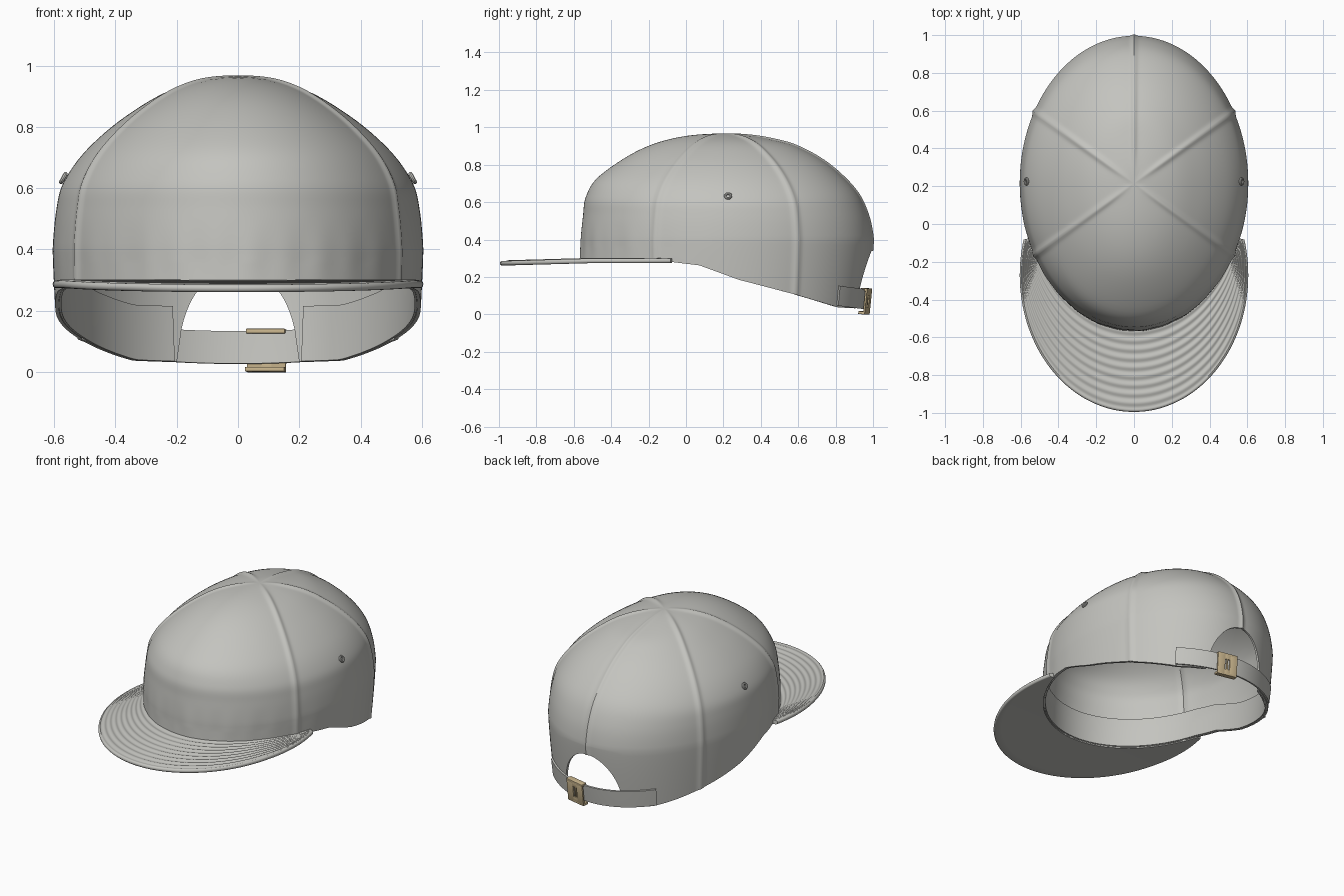
import bpy, bmesh
from math import sin, cos, pi, radians, sqrt, exp
from mathutils import Vector, Matrix

if "Cube" in bpy.data.objects:
    bpy.data.objects.remove(bpy.data.objects["Cube"])

CY, AX, AY = 0.215, 0.605, 0.785      # crown plan ellipse
SHOULDER = 0.4                        # height where the wall turns into the dome


def material(name, color, metallic=0.0):
    m = bpy.data.materials.new(name)
    m.use_nodes = True
    m.diffuse_color = (*color, 1)
    node = m.node_tree.nodes["Principled BSDF"]
    node.inputs["Base Color"].default_value = (*color, 1)
    node.inputs["Roughness"].default_value = 0.8
    return m


fabric = material("grey_fabric", (0.55, 0.55, 0.52))
brass = material("pale_brass", (0.57, 0.45, 0.26))


def finish(name, bm, mat, thickness=0, bevel=0):
    """Turn a bmesh into a shaded object, with optional thickness or bevel."""
    bmesh.ops.remove_doubles(bm, verts=bm.verts, dist=1e-5)
    bmesh.ops.recalc_face_normals(bm, faces=bm.faces)
    mesh = bpy.data.meshes.new(name)
    bm.to_mesh(mesh)
    bm.free()
    mesh.materials.append(mat)
    ob = bpy.data.objects.new(name, mesh)
    bpy.context.collection.objects.link(ob)
    if thickness:
        mod = ob.modifiers.new("thickness", "SOLIDIFY")
        mod.thickness, mod.offset = thickness, -1
    if bevel:
        mod = ob.modifiers.new("bevel", "BEVEL")
        mod.width, mod.segments = bevel, 2
    bpy.ops.object.select_all(action="DESELECT")
    ob.select_set(True)
    bpy.context.view_layer.objects.active = ob
    bpy.ops.object.convert(target="MESH")
    bpy.ops.object.shade_smooth_by_angle(angle=radians(40))
    return ob


def skin(rows, close_u=False, close_v=False):
    """Quad grid through rows of points."""
    bm = bmesh.new()
    grid = [[bm.verts.new(p) for p in row] for row in rows]
    nr, nc = len(grid), len(grid[0])
    for i in range(nr if close_v else nr - 1):
        for j in range(nc if close_u else nc - 1):
            a, b = grid[i], grid[(i + 1) % nr]
            k = (j + 1) % nc
            bm.faces.new((a[j], a[k], b[k], b[j]))
    return bm


# Dome profiles (fraction of plan radius, height) at front, side and back
FRONT = [(.99, .4), (.975, .53), (.955, .63), (.866, .738), (.6, .876), (.325, .947), (0, .967)]
SIDE = [(1, .4), (.98, .53), (.94, .62), (.815, .726), (.6, .837), (.33, .928), (0, .967)]
BACK = [(.995, .4), (.96, .535), (.88, .66), (.72, .785), (.55, .87), (.363, .925), (0, .967)]
RIM = [(-1, .28), (-.08, .28), (.07, .262), (.283, .185), (.59, .107), (.845, .037), (1.1, .025)]
SEAMS = [radians(a) for a in (61, 119, 180, 241, 299)]


def weights(t):
    c = cos(t)
    return max(c, 0) ** 2, sin(t) ** 2, max(-c, 0) ** 2


def dome(t, s):
    """Smooth profile point blended for direction t, s from 0 to 1."""
    w = weights(t)
    pts = [Vector((sum(k * p[0] for k, p in zip(w, tri)), sum(k * p[1] for k, p in zip(w, tri))))
           for tri in zip(FRONT, SIDE, BACK)]
    pts = [Vector((pts[0].x, .28))] + pts + [Vector((-pts[-2].x, pts[-2].y))]
    n = len(pts) - 3
    i = min(int(s * n), n - 1)
    u = s * n - i
    a, b, c, d = pts[i:i + 4]
    return b + ((c - a) * u + (2*a - 5*b + 4*c - d) * u**2 + (3*b - a - 3*c + d) * u**3) / 2


def wall(t, z):
    """Plan radius fraction of the side wall at height z."""
    f, s, b = weights(t)
    base = dome(t, 0).x
    if z > SHOULDER:
        return base - 0.13 * (z - SHOULDER)
    return base * (1 - 0.055 * ((SHOULDER - z) / 0.37) ** 1.3 * (b + 0.6 * s - 0.6 * f))


def at(t, r, z, off=0):
    return Vector(((AX * r + off) * sin(t), CY - (AY * r + off) * cos(t), z))


def rim(t, arch=False):
    y = CY - AY * cos(t)
    for (y0, z0), (y1, z1) in zip(RIM, RIM[1:]):
        if y <= y1:
            z = z0 + (z1 - z0) * (y - y0) / (y1 - y0)
            break
    x = AX * sin(t) / 0.21
    if arch and cos(t) < 0 and abs(x) < 1:
        z = max(z, 0.03 + 0.31 * sqrt(1 - x * x))
    return z


def relief(t, r, z):
    """Raised seam ribs plus faint puckers above the visor."""
    d = min(abs(t - a) for a in SEAMS) * 0.68 * r
    rib = 0.009 * exp(-(d / 0.015) ** 2) * min(1, r / 0.25)
    pucker = 0.003 * sin(t * 23) * sin(t * 9 + 1) * max(0, cos(t)) * max(0, 1 - abs(z - .36) / .14)
    return rib + pucker


# Crown with back opening
SEG, LOW, HIGH = 360, 12, 36
rows = []
angles = [2 * pi * j / SEG for j in range(SEG)]
for i in range(LOW):
    row = []
    for t in angles:
        z0 = rim(t, True)
        z = z0 + (SHOULDER - z0) * i / LOW
        r = wall(t, z)
        row.append(at(t, r, z, relief(t, r, z)))
    rows.append(row)
for i in range(HIGH + 1):
    s = i / HIGH
    row = []
    for t in angles:
        r, z = dome(t, s)
        h = relief(t, r, z)
        row.append(at(t, r, z + h * sin(s * pi / 2), h * cos(s * pi / 2)))
    rows.append(row)
finish("crown", skin(rows, close_u=True), fabric, thickness=0.012)

# Inner sweatband, open at the back
end = radians(158)
rows = []
for i in range(9):
    row = []
    for j in range(161):
        t = -end + 2 * end * j / 160
        z = rim(t) + 0.002 + 0.18 * i / 8
        row.append(at(t, wall(t, z), z, -0.013))
    rows.append(row)
finish("sweatband", skin(rows), fabric, thickness=0.007)

# Visor: stitched top, rounded edge, plain underside
inner_end, outer_end = radians(68), radians(105)
RIPPLES, STEPS = 9, 63
rows = []
for j in range(97):
    k = 2 * j / 96 - 1
    a, b = k * inner_end, k * outer_end
    p = at(a, 0.985, 0)
    q = Vector((0.605 * sin(b), -0.27 - 0.725 * cos(b), 0))
    width = (q - p).length
    out = (q - p).normalized()
    q -= out * 0.012

    def level(v):
        return 0.299 - 0.014 * max(0, (-v.y - 0.5) / 0.5)

    row = []
    for i in range(STEPS + 1):
        v = p.lerp(q, i / STEPS)
        v.z = level(v) + 0.003 * min(1, width * 4) * sin(2 * pi * RIPPLES * i / STEPS)
        row.append(v)
    for i in range(1, 6):
        e = pi * i / 6
        row.append(q + out * 0.012 * sin(e) + Vector((0, 0, level(q) - 0.0125 * (1 - cos(e)))))
    for i in range(9):
        v = q.lerp(p, i / 8)
        v.z = level(v) - 0.025
        row.append(v)
    rows.append(row)
bm = skin(rows, close_u=True)
bmesh.ops.holes_fill(bm, edges=[e for e in bm.edges if e.is_boundary])
finish("visor", bm, fabric)

# Adjusting strap across the opening
rows = []
for i in range(5):
    row = []
    for j in range(49):
        d = radians(38) * (j / 24 - 1)
        z = 0.026 + 0.106 * i / 4 + 0.02 * (d / radians(38)) ** 2
        row.append(at(pi + d, wall(pi + d, z), z, 0.012))
    rows.append(row)
finish("back_strap", skin(rows), fabric, thickness=0.011)

# Buckle: deep top and bottom bars joined by outer plates around a slot
bm = bmesh.new()
spot = pi - 0.158
place = (Matrix.Translation(at(spot, wall(spot, 0.07), 0.07, 0.008))
         @ Matrix.Rotation(radians(-12), 4, "Z") @ Matrix.Rotation(radians(-6), 4, "X"))
for x, y, z, sx, sy, sz in ((0, 0, .0625, .13, .036, .015), (0, 0, -.0625, .13, .036, .015),
                            (-.04, .013, 0, .05, .01, .13), (.04, .013, 0, .05, .01, .13),
                            (0, .013, .047, .04, .01, .03), (0, .013, -.047, .04, .01, .03),
                            (0, .011, 0, .01, .008, .08)):
    bmesh.ops.create_cube(bm, size=1, matrix=place @ Matrix.Translation((x, y, z))
                          @ Matrix.Diagonal((sx, sy, sz, 1)))
finish("buckle", bm, brass, bevel=0.002)

# Side eyelets
for side, name in ((1, "left_eyelet"), (-1, "right_eyelet")):
    centre = Vector((side * 0.57, 0.225, 0.633))
    axis = Vector((side, 0, 0.55)).normalized()
    turn = axis.to_track_quat("Z", "Y")
    ring = []
    for i in range(20):
        u = 2 * pi * i / 20
        ring.append([centre + turn @ Vector(((0.015 + 0.007 * cos(v)) * cos(u),
                                             (0.015 + 0.007 * cos(v)) * sin(u), 0.007 * sin(v)))
                     for v in (2 * pi * k / 8 for k in range(8))])
    finish(name, skin(ring, close_u=True, close_v=True), fabric)
